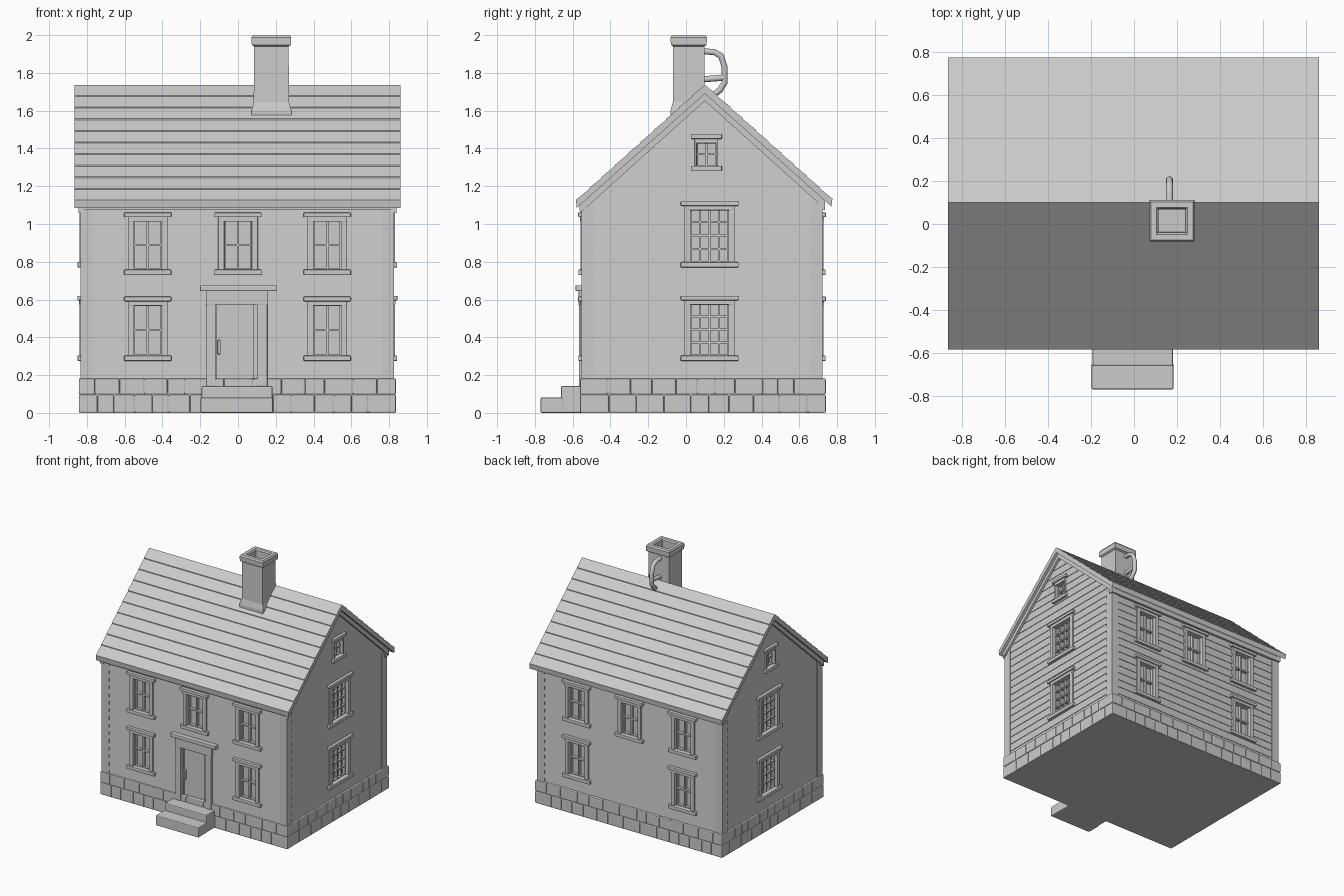
import bpy, bmesh, random
from mathutils import Vector

random.seed(4)
cube = bpy.data.objects.get("Cube")
if cube:
    bpy.data.objects.remove(cube, do_unlink=True)

grey = bpy.data.materials.new("plain grey")
grey.use_nodes = True
grey.diffuse_color = (0.6, 0.6, 0.6, 1)
grey.node_tree.nodes["Principled BSDF"].inputs["Base Color"].default_value = (0.6, 0.6, 0.6, 1)

# Wall planes, ridge and roof pitch
X0, X1, Y0, Y1 = -0.825, 0.818, -0.545, 0.715
RIDGE_Y, RIDGE_Z, PITCH = 0.1, 1.74, 0.9


def finish(bm, name, bevel=0):
    bmesh.ops.recalc_face_normals(bm, faces=bm.faces)
    mesh = bpy.data.meshes.new(name)
    bm.to_mesh(mesh)
    bm.free()
    mesh.materials.append(grey)
    ob = bpy.data.objects.new(name, mesh)
    bpy.context.collection.objects.link(ob)
    if bevel:
        mod = ob.modifiers.new("soft edges", 'BEVEL')
        mod.width, mod.segments = bevel, 2
    return ob


def add_box(bm, a, b):
    vs = bmesh.ops.create_cube(bm, size=1)["verts"]
    for v in vs:
        v.co = Vector([(p + q) / 2 + c * abs(q - p) for p, q, c in zip(a, b, v.co)])


def boxes(name, pairs, bevel=0):
    bm = bmesh.new()
    for a, b in pairs:
        add_box(bm, a, b)
    return finish(bm, name, bevel)


def loft(rings):
    """Closed solid through rectangular rings (x0, x1, y0, y1, z)."""
    bm = bmesh.new()
    loops = [[bm.verts.new((x, y, z)) for x, y in ((a, c), (b, c), (b, d), (a, d))]
             for a, b, c, d, z in rings]
    for low, high in zip(loops, loops[1:]):
        for i in range(4):
            j = (i + 1) % 4
            bm.faces.new((low[i], low[j], high[j], high[i]))
    bm.faces.new(loops[0])
    bm.faces.new(loops[-1])
    return bm


def prism(name, profile, x0, x1, bevel=0):
    """Extrude a (y, z) profile along x."""
    bm = bmesh.new()
    face = bm.faces.new([bm.verts.new((x0, y, z)) for y, z in profile])
    moved = bmesh.ops.extrude_face_region(bm, geom=[face])["geom"]
    bmesh.ops.translate(bm, vec=(x1 - x0, 0, 0),
                        verts=[v for v in moved if isinstance(v, bmesh.types.BMVert)])
    return finish(bm, name, bevel)


def roof_z(y, drop=0):
    return RIDGE_Z - PITCH * abs(y - RIDGE_Y) - drop


# Clapboard walls: overlapping courses trimmed to the gable
rings, course, lip = [], 0.062, 0.004
z = 0.15
while z < 1.7:
    for out, h in ((lip, z), (0, z + course)):
        rings.append((X0 - out, X1 + out, Y0 - out, Y1 + out, h))
    z += course
bm = loft(rings)
for side in (-1, 1):
    bmesh.ops.recalc_face_normals(bm, faces=bm.faces)
    cut = bmesh.ops.bisect_plane(bm, geom=bm.verts[:] + bm.edges[:] + bm.faces[:],
                                 plane_co=(0, RIDGE_Y, RIDGE_Z - 0.03),
                                 plane_no=(0, side * PITCH, 1), clear_outer=True)
    bmesh.ops.holes_fill(bm, edges=[e for e in bm.edges if e.is_boundary])
walls = finish(bm, "clapboard_walls")

# Window recesses and trim, placed by wall: along the wall (u), outward (d), up (z)
recesses = []
FACES = {"front": (1, -1, Y0), "back": (1, 1, Y1), "left": (0, 1, X1), "right": (0, -1, X0)}


def on_wall(face, u0, u1, d0, d1, z0, z1):
    axis, sign, plane = FACES[face]
    d0, d1 = sorted((plane + sign * d0, plane + sign * d1))
    if axis:
        return (u0, d0, z0), (u1, d1, z1)
    return (d0, u0, z0), (d1, u1, z1)


def window(name, face, u, z0, z1, half, cols, rows, bar, trim=0.033):
    """Casing, head, sill and glazing bars; half is half the opening width."""
    o, s, t = half, half + trim, half + trim + 0.02
    zb, zt = z0 + 0.028, z1 - 0.04
    recesses.append(on_wall(face, u - o, u + o, -0.035, 0.05, zb, zt))
    parts = [on_wall(face, u - s, u - o, -0.03, 0.014, zb, zt),
             on_wall(face, u + o, u + s, -0.03, 0.014, zb, zt),
             on_wall(face, u - s, u + s, -0.03, 0.016, zt - 0.008, zt + 0.02),
             on_wall(face, u - t, u + t, -0.03, 0.026, zt + 0.016, z1),
             on_wall(face, u - t, u + t, -0.03, 0.024, z0, zb)]
    boxes(name + "_casing", parts, 0.004)
    bars = []
    for i in range(cols + 1):
        c = u - o + 2 * o * i / cols
        bars.append(on_wall(face, c - bar, c + bar, -0.04, -0.014, zb, zt))
    for i in range(rows + 1):
        c = zb + (zt - zb) * i / rows
        bars.append(on_wall(face, u - o, u + o, -0.04, -0.011, c - bar, c + bar))
    boxes(name + "_sash", bars)


for face in ("front", "back"):
    for label, u in (("west", -0.478), ("middle", 0.0), ("east", 0.472)):
        window(f"{face}_upper_{label}_window", face, u, 0.73, 1.06, 0.072, 2, 2, 0.006)
        if label != "middle":
            window(f"{face}_lower_{label}_window", face, u, 0.275, 0.615, 0.072, 2, 2, 0.006)
for face in ("left", "right"):
    window(face + "_upper_window", face, 0.125, 0.77, 1.12, 0.1, 4, 4, 0.005)
    window(face + "_lower_window", face, 0.125, 0.275, 0.62, 0.1, 4, 4, 0.005)
    window(face + "_attic_window", face, 0.108, 1.28, 1.475, 0.05, 2, 2, 0.005, 0.012)

# Doorway
recesses.append(on_wall("front", -0.12, 0.105, -0.02, 0.05, 0.14, 0.57))
boxes("door_surround", [on_wall("front", -0.167, -0.118, -0.03, 0.022, 0.14, 0.58),
                        on_wall("front", 0.103, 0.156, -0.03, 0.022, 0.14, 0.58),
                        on_wall("front", -0.17, 0.16, -0.03, 0.024, 0.57, 0.65),
                        on_wall("front", -0.2, 0.205, -0.03, 0.04, 0.645, 0.675)], 0.005)
boxes("door_panels", [on_wall("front", -0.12, -0.112, -0.03, -0.008, 0.14, 0.57),
                      on_wall("front", 0.08, 0.105, -0.03, -0.005, 0.14, 0.57)])
boxes("door_handle", [on_wall("front", -0.108, -0.092, -0.025, 0.006, 0.31, 0.385)], 0.004)

# Cut the recesses into the walls
cutter = boxes("recess_cutter", recesses)
cutter.hide_render = True
mod = walls.modifiers.new("recesses", 'BOOLEAN')
mod.operation, mod.solver, mod.object = 'DIFFERENCE', 'EXACT', cutter
bpy.context.view_layer.objects.active = walls
bpy.ops.object.modifier_apply(modifier=mod.name)
bpy.data.objects.remove(cutter, do_unlink=True)

# Corner boards
e, w = 0.008, 0.055
for sx, x in (("west", X0), ("east", X1)):
    for sy, y in (("front", Y0), ("back", Y1)):
        xa, xb = (x - e, x + w) if x < 0 else (x - w, x + e)
        ya, yb = (y - e, y + w) if y < 0 else (y - w, y + e)
        boxes(f"{sy}_{sx}_corner_board", [((xa, ya, 0.17), (xb, yb, 1.11))])

# Shingled roof: stepped courses on both slopes
def slope(eave, courses=10):
    pts = []
    for i in range(courses):
        for t, lift in ((i, 0.006), (i + 1, 0)):
            y = eave + (RIDGE_Y - eave) * t / courses
            pts.append((y, roof_z(y) + lift - 0.004))
    return pts


front, back = slope(-0.583), slope(0.775)
under = [(0.77, roof_z(0.77, 0.045)), (RIDGE_Y, RIDGE_Z - 0.05), (-0.578, roof_z(-0.578, 0.045))]
prism("shingle_roof", front + back[::-1][1:] + under, -0.865, 0.86)

# Rake boards on the gables and eave boards
for label, x0, x1 in (("west", X0 - 0.02, X0 + 0.01), ("east", X1 - 0.01, X1 + 0.02)):
    edge = (-0.56, RIDGE_Y, 0.735)
    prism(label + "_rake_board", [(y, roof_z(y, 0.03)) for y in edge]
          + [(y, roof_z(y, 0.088)) for y in edge[::-1]], x0, x1)
boxes("eave_boards", [((X0 - 0.015, Y0 - 0.02, 1.075), (X1 + 0.015, Y0 + 0.02, 1.115)),
                      ((X0 - 0.015, Y1 - 0.02, 1.075), (X1 + 0.015, Y1 + 0.02, 1.115))])

# Stone foundation: core wrapped with two courses of blocks
FX0, FX1, FY0, FY1 = -0.843, 0.836, -0.562, 0.74
boxes("foundation_core", [((FX0 + 0.006, FY0 + 0.006, 0), (FX1 - 0.006, FY1 - 0.006, 0.178))])
stones = []
for z0, z1 in ((0, 0.098), (0.098, 0.183)):
    for lo, hi, along_x in ((FX0, FX1, True), (FY0, FY1, False)):
        a = lo
        while a < hi - 0.01:
            b = a + random.uniform(0.08, 0.16)
            b = hi if b > hi - 0.06 else b
            for p in ((FY0, FY1 - 0.04) if along_x else (FX0, FX1 - 0.04)):
                if along_x:
                    stones.append(((a, p, z0), (b, p + 0.04, z1)))
                else:
                    stones.append(((p, a, z0), (p + 0.04, b, z1)))
            a = b
boxes("foundation_stones", stones, 0.008)

# Doorstep
boxes("stone_steps", [((-0.198, -0.77, 0), (0.184, -0.65, 0.082)),
                      ((-0.192, -0.662, 0), (0.182, -0.54, 0.142))], 0.007)

# Hollow chimney with flared foot and cap
def ring(grow, z):
    return (0.085 - grow, 0.268 + grow, -0.068 - grow, 0.097 + grow, z)


finish(loft([ring(0.014, 1.5), ring(0.014, 1.6), ring(0.002, 1.645), ring(0, 1.94),
             ring(0.012, 1.948), ring(0.014, 1.988), ring(0.006, 2.0),
             ring(-0.02, 2.0), ring(-0.028, 1.99), ring(-0.03, 1.88)]), "chimney")

# Loop handle behind the chimney
curve = bpy.data.curves.new("chimney_loop", 'CURVE')
curve.dimensions, curve.bevel_depth, curve.bevel_resolution = '3D', 0.017, 3
curve.use_fill_caps = True
for path in (((0.08, 1.915), (0.15, 1.91), (0.185, 1.89), (0.205, 1.83), (0.205, 1.75),
              (0.18, 1.71), (0.13, 1.67)), ((0.08, 1.765), (0.14, 1.77), (0.2, 1.775))):
    spline = curve.splines.new('POLY')
    spline.points.add(len(path) - 1)
    for point, (y, z) in zip(spline.points, path):
        point.co = (0.165, y, z, 1)
curve.materials.append(grey)
loop = bpy.data.objects.new("chimney_loop", curve)
bpy.context.collection.objects.link(loop)
